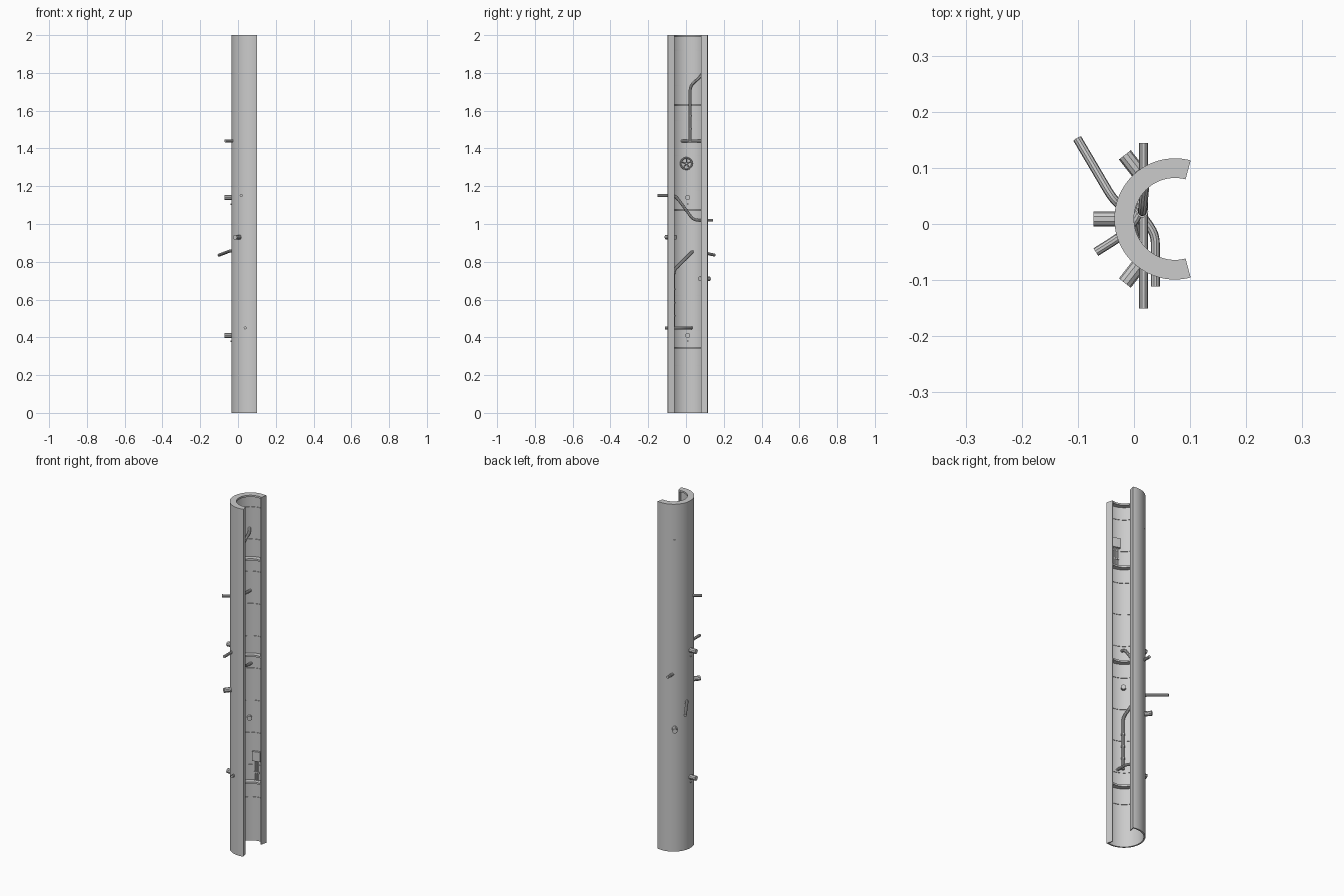
import bpy, math
from math import radians, sin, cos, pi
from mathutils import Vector

if "Cube" in bpy.data.objects:
    bpy.data.objects.remove(bpy.data.objects["Cube"])

CX, CY = 0.073, 0.009          # axis of the shell
R_OUT, R_IN, R_LEDGE = 0.108, 0.100, 0.073
OPEN = 75                      # half angle of the opening, degrees


def add_mesh(name, verts, faces):
    me = bpy.data.meshes.new(name)
    me.from_pydata(verts, [], faces)
    me.update()
    ob = bpy.data.objects.new(name, me)
    bpy.context.collection.objects.link(ob)
    smooth(ob)
    return ob


def smooth(ob):
    bpy.ops.object.select_all(action='DESELECT')
    bpy.context.view_layer.objects.active = ob
    ob.select_set(True)
    bpy.ops.object.shade_smooth_by_angle(angle=radians(35))


def sector(name, ri, ro, z0, z1, a0=OPEN, a1=360 - OPEN):
    """Arc-shaped solid around the shell axis."""
    n = max(1, int((a1 - a0) / 4))
    verts, faces = [], []
    for i in range(n + 1):
        a = radians(a0 + (a1 - a0) * i / n)
        for r, z in ((ri, z0), (ro, z0), (ro, z1), (ri, z1)):
            verts.append((CX + r * cos(a), CY + r * sin(a), z))
    for i in range(n):
        for k in range(4):
            b, c = i * 4 + k, i * 4 + (k + 1) % 4
            faces.append((b, b + 4, c + 4, c))
    e = n * 4
    faces += [(0, 1, 2, 3), (e + 3, e + 2, e + 1, e)]
    return add_mesh(name, verts, faces)


def pipe(name, pts, r, bend=0.025):
    """Round pipe along a path with rounded corners."""
    pts = [Vector(p) for p in pts]
    path = [pts[0]]
    for a, b, c in zip(pts, pts[1:], pts[2:]):
        d = min(bend, (a - b).length * 0.45, (c - b).length * 0.45)
        p, q = b + (a - b).normalized() * d, b + (c - b).normalized() * d
        for i in range(6):
            t = i / 5
            path.append(p * (1 - t) ** 2 + b * 2 * t * (1 - t) + q * t * t)
    path.append(pts[-1])
    cu = bpy.data.curves.new(name, 'CURVE')
    cu.dimensions = '3D'
    cu.bevel_depth = r
    cu.bevel_resolution = 3
    cu.use_fill_caps = True
    sp = cu.splines.new('POLY')
    sp.points.add(len(path) - 1)
    for s, v in zip(sp.points, path):
        s.co = (*v, 1)
    ob = bpy.data.objects.new(name, cu)
    bpy.context.collection.objects.link(ob)
    bpy.ops.object.select_all(action='DESELECT')
    bpy.context.view_layer.objects.active = ob
    ob.select_set(True)
    bpy.ops.object.convert(target='MESH')
    smooth(bpy.context.object)


def box(name, center, size, angle=0):
    bpy.ops.mesh.primitive_cube_add(size=1, location=center, rotation=(0, 0, angle))
    ob = bpy.context.object
    ob.name = name
    ob.scale = size


def polar(r, deg, z):
    a = radians(deg)
    return (CX + r * cos(a), CY + r * sin(a), z)


# Shell, end flanges, ledges and hoops
sector("shell", R_IN, R_OUT, 0, 2)
for side, a in (("back", OPEN), ("front", 360 - OPEN - 3)):
    sector("flange_" + side, R_LEDGE, R_IN, 0, 2, a, a + 3)
for z in (0.34, 1.07, 1.625, 1.99):
    sector("ledge", R_LEDGE, R_IN, z, z + 0.01)
for i in range(10):
    z = 0.25 + i * 0.1855
    sector("hoop", R_IN - 0.003, R_IN, z - 0.003, z + 0.003)

# Long pipes
pipe("upper_pipe", [polar(0.104, 128, 1.80), (0.02, 0.075, 1.78),
                    (0.015, 0.022, 1.73), (0.015, 0.022, 1.44)], 0.008)
pipe("upper_cross_pipe", [(-0.068, -0.05, 1.44), (-0.02, -0.02, 1.44),
                          (0.012, 0.02, 1.44), (0.017, 0.09, 1.44)], 0.008)
pipe("middle_pipe", [(0.017, -0.151, 1.15), (0.017, -0.055, 1.15),
                     (0.017, 0.04, 1.02), (0.017, 0.144, 1.02)], 0.008)
pipe("lower_pipe", [(-0.101, 0.152, 0.835), (-0.035, 0.04, 0.86), (0.0, 0.015, 0.835),
                    (0.018, -0.065, 0.755), (0.018, -0.065, 0.45)], 0.008)
pipe("lower_cross_pipe", [(0.0, 0.03, 0.45), (0.02, 0.008, 0.45),
                          (0.038, -0.02, 0.45), (0.038, -0.111, 0.45)], 0.008)
for z in (0.51, 0.58, 0.65):
    pipe("lower_pipe_collar", [(0.018, -0.065, z), (0.018, -0.065, z + 0.008)], 0.0105)
for z in (1.5, 1.57):
    pipe("upper_pipe_collar", [(0.015, 0.022, z), (0.015, 0.022, z + 0.008)], 0.0105)

# Short stubs through the wall
for a, z in ((180, 1.14), (180, 0.41), (128, 0.71), (232, 0.93)):
    pipe("wall_stub", [polar(0.082, a, z), polar(0.145, a, z)], 0.0135)
for z in (1.105, 0.38):
    pipe("drain_stub", [polar(0.09, 180, z), polar(0.112, 180, z)], 0.004)

# Hand wheel on the back wall
WX, WZ = -0.004, 1.32
bpy.ops.mesh.primitive_torus_add(location=(WX, 0.002, WZ), rotation=(0, pi / 2, 0),
                                 major_radius=0.03, minor_radius=0.004,
                                 major_segments=32, minor_segments=8)
bpy.context.object.name = "wheel_rim"
smooth(bpy.context.object)
for i in range(5):
    a = pi / 2 + i * 2 * pi / 5
    pipe("wheel_spoke", [(WX, 0.002, WZ),
                         (WX, 0.002 + 0.03 * cos(a), WZ + 0.03 * sin(a))], 0.003)
pipe("wheel_stem", [(-0.03, 0.002, WZ), (WX + 0.005, 0.002, WZ)], 0.006)

# Junction boxes with conduits on the side walls
for a, z, low in ((105, 0.49, 0.345), (255, 1.775, 1.635)):
    box("junction_box", polar(0.094, a, z), (0.014, 0.045, 0.055), radians(a))
    for off in (-6, 0, 6):
        pipe("conduit", [polar(0.097, a + off, z - 0.02), polar(0.097, a + off, low)], 0.003)
    box("conduit_clamp", polar(0.097, a, low + 0.05), (0.008, 0.03, 0.008), radians(a))
